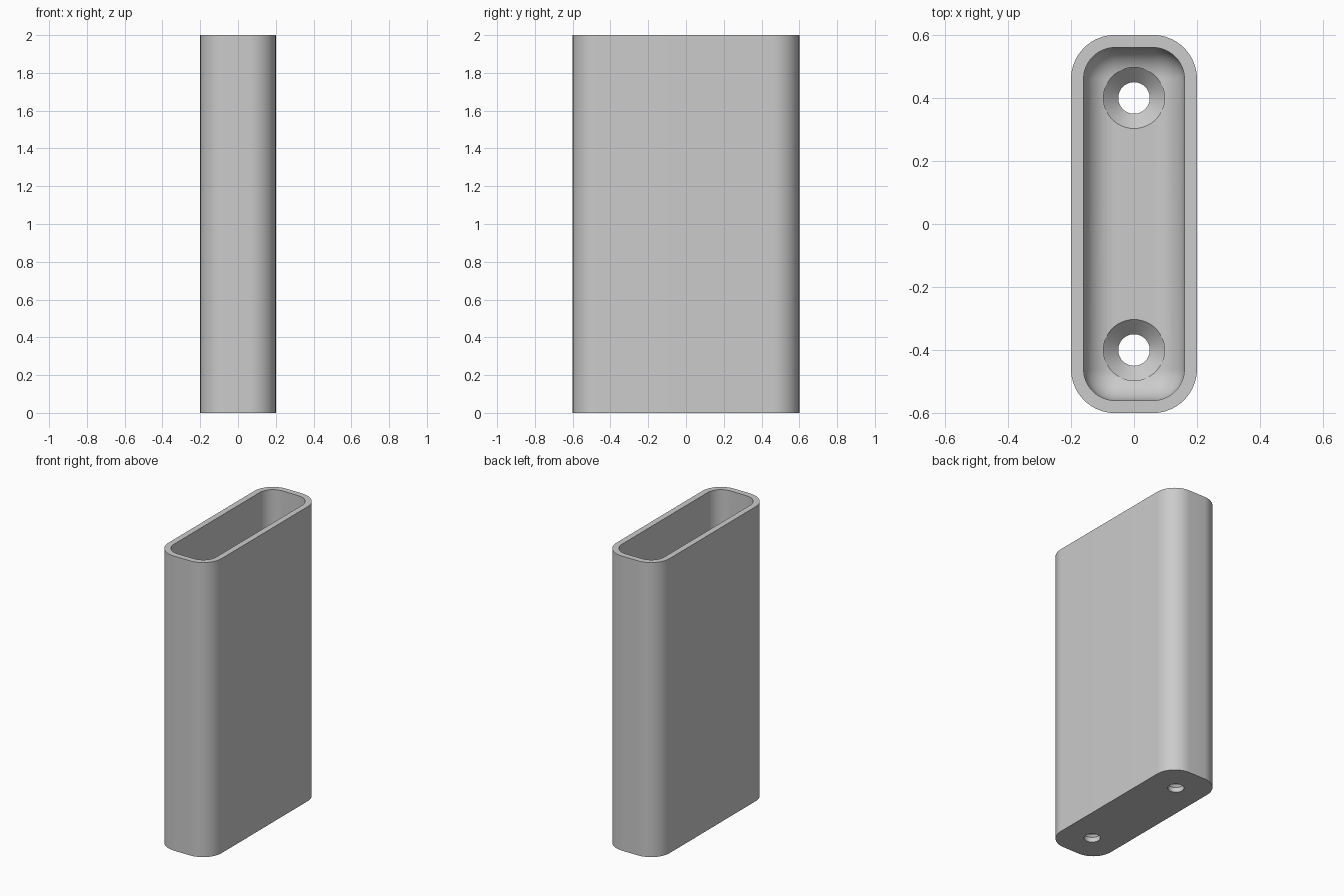
import bpy, bmesh
from math import pi, sin, cos

cube = bpy.data.objects.get("Cube")
if cube:
    bpy.data.objects.remove(cube, do_unlink=True)

HX, HY, HEIGHT = 0.2, 0.6, 2.0       # outer half sizes and height
WALL, FLOOR = 0.04, 0.08
OUTER_R, FILLET = 0.14, 0.098
HOLE_R, SINK_R, HOLE_Y = 0.05, 0.097, 0.4

grey = bpy.data.materials.new("plain grey")
grey.use_nodes = True
colour = (0.6, 0.6, 0.6, 1)
grey.diffuse_color = colour
grey.node_tree.nodes["Principled BSDF"].inputs["Base Color"].default_value = colour


def rounded_rect(hx, hy, r, z, steps=16):
    """Points of a rounded rectangle, counter-clockwise."""
    pts = []
    for i, (sx, sy) in enumerate([(1, 1), (-1, 1), (-1, -1), (1, -1)]):
        for k in range(steps + 1):
            a = (i + k / steps) * pi / 2
            pts.append((sx * (hx - r) + r * cos(a), sy * (hy - r) + r * sin(a), z))
    return pts


def circle(r, y, z, steps=64):
    return [(r * cos(2 * pi * k / steps), y + r * sin(2 * pi * k / steps), z)
            for k in range(steps)]


def loft(name, loops):
    """Closed solid through matching loops, bottom to top."""
    bm = bmesh.new()
    rings = [[bm.verts.new(p) for p in loop] for loop in loops]
    n = len(rings[0])
    for low, high in zip(rings, rings[1:]):
        for k in range(n):
            j = (k + 1) % n
            bm.faces.new((low[k], low[j], high[j], high[k]))
    bm.faces.new(rings[0][::-1])
    bm.faces.new(rings[-1])
    mesh = bpy.data.meshes.new(name)
    bm.to_mesh(mesh)
    bm.free()
    mesh.materials.append(grey)
    obj = bpy.data.objects.new(name, mesh)
    bpy.context.collection.objects.link(obj)
    return obj


# Outer shell
holder = loft("open_holder", [rounded_rect(HX, HY, OUTER_R, z) for z in (0, HEIGHT)])

# Cavity with a rounded lower edge
ix, iy, ir = HX - WALL, HY - WALL, OUTER_R - WALL
loops = []
for k in range(13):
    a = k / 12 * pi / 2
    inset = FILLET * (1 - sin(a))
    loops.append(rounded_rect(ix - inset, iy - inset, ir - inset,
                              FLOOR + FILLET * (1 - cos(a))))
loops.append(rounded_rect(ix, iy, ir, HEIGHT + 0.1))
cutters = [loft("cavity_cutter", loops)]

# Countersunk screw holes
for side, y in (("front", -HOLE_Y), ("back", HOLE_Y)):
    profile = [(HOLE_R, -0.1), (HOLE_R, FLOOR - SINK_R + HOLE_R),
               (SINK_R, FLOOR), (SINK_R, FLOOR + 0.1)]
    cutters.append(loft(side + "_hole_cutter", [circle(r, y, z) for r, z in profile]))

for cutter in cutters:
    cutter.hide_render = True
    cutter.hide_viewport = True
    mod = holder.modifiers.new(cutter.name, 'BOOLEAN')
    mod.operation = 'DIFFERENCE'
    mod.solver = 'EXACT'
    mod.object = cutter

# Apply the cuts, then drop the cutters
depsgraph = bpy.context.evaluated_depsgraph_get()
cut_mesh = bpy.data.meshes.new_from_object(holder.evaluated_get(depsgraph))
holder.modifiers.clear()
holder.data = cut_mesh
for cutter in cutters:
    bpy.data.objects.remove(cutter, do_unlink=True)

bpy.ops.object.select_all(action='DESELECT')
holder.select_set(True)
bpy.context.view_layer.objects.active = holder
bpy.ops.object.shade_smooth_by_angle(angle=pi / 6)
